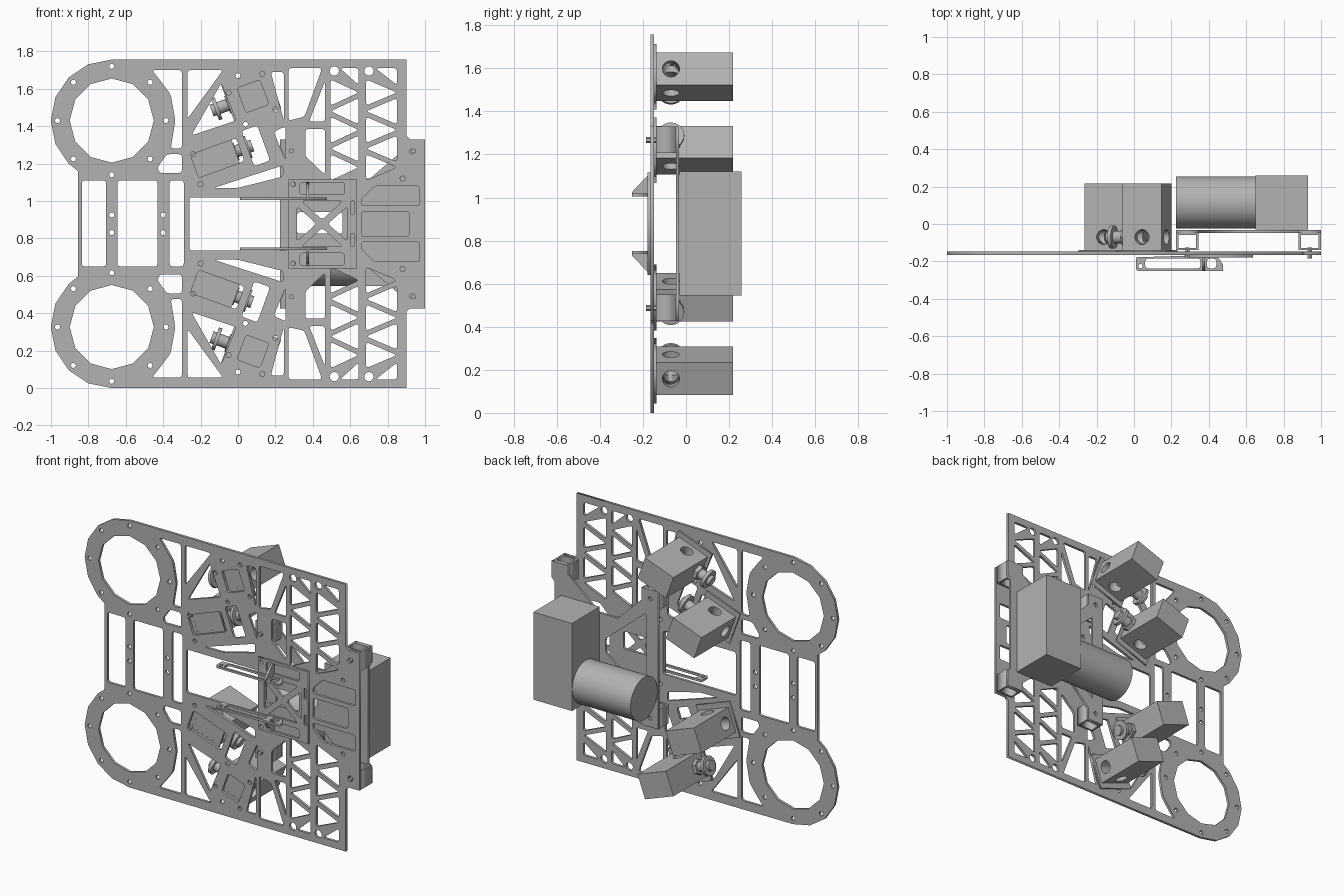
import bpy
import math
from math import cos, sin, pi, radians
from mathutils import Matrix, Vector

if "Cube" in bpy.data.objects:
    bpy.data.objects.remove(bpy.data.objects["Cube"])

MID = 0.878
TILT = radians(20)
PLANES = {"front": (pi / 2, 0, 0), "top": (0, 0, 0), "side": (pi / 2, 0, pi / 2)}

grey = bpy.data.materials.new("machined grey")
grey.use_nodes = True
tone = (0.45, 0.45, 0.45, 1)
grey.diffuse_color = tone
grey.node_tree.nodes["Principled BSDF"].inputs["Base Color"].default_value = tone


def ngon(cx, cz, radius, sides=8, start=0.0):
    return [(cx + radius * cos(start + 2 * pi * i / sides),
             cz + radius * sin(start + 2 * pi * i / sides)) for i in range(sides)]


def rect(left, right, low, high):
    return [(left, low), (right, low), (right, high), (left, high)]


def tilted(cx, cz, width, height):
    turn = Matrix.Rotation(TILT, 2)
    corners = rect(-width / 2, width / 2, -height / 2, height / 2)
    return [tuple(turn @ Vector(c) + Vector((cx, cz))) for c in corners]


def flip(loop):
    return [(x, 2 * MID - z) for x, z in reversed(loop)]


def both(loops):
    return loops + [flip(loop) for loop in loops]


def fillet(loop, radius=0.015):
    # Round every corner with three points
    result = []
    for i, point in enumerate(loop):
        p = Vector(point)
        a, b = Vector(loop[i - 1]) - p, Vector(loop[(i + 1) % len(loop)]) - p
        reach = min(radius, a.length / 3, b.length / 3)
        start, end = p + a.normalized() * reach, p + b.normalized() * reach
        result += [start, (start + end + 2 * p) / 4, end]
    return [tuple(v) for v in result]


def to_mesh(obj, name):
    # Replace an object by its evaluated mesh
    graph = bpy.context.evaluated_depsgraph_get()
    mesh = bpy.data.meshes.new_from_object(obj.evaluated_get(graph))
    matrix = obj.matrix_world.copy()
    bpy.data.objects.remove(obj)
    new = bpy.data.objects.new(name, mesh)
    new.matrix_world = matrix
    bpy.context.collection.objects.link(new)
    mesh.materials.clear()
    mesh.materials.append(grey)
    return new


def sheet(name, loops, near, far, plane="front"):
    # Flat part with holes, spanning near to far across its plane
    curve = bpy.data.curves.new(name, "CURVE")
    curve.dimensions, curve.fill_mode = "2D", "BOTH"
    curve.extrude = (far - near) / 2
    for loop in loops:
        spline = curve.splines.new("POLY")
        spline.points.add(len(loop) - 1)
        for point, (u, v) in zip(spline.points, loop):
            point.co = (u, v, 0, 1)
        spline.use_cyclic_u = True
    obj = bpy.data.objects.new(name + " outline", curve)
    bpy.context.collection.objects.link(obj)
    obj.rotation_euler = PLANES[plane]
    obj.location["xzy".index({"side": "x", "top": "z", "front": "y"}[plane])
                 if plane == "side" else {"top": 2, "front": 1}[plane]] = (near + far) / 2
    bpy.context.view_layer.update()
    return to_mesh(obj, name)


def block(name, centre, size, angle=0.0):
    bpy.ops.mesh.primitive_cube_add(size=1, location=centre, rotation=(0, -angle, 0))
    obj = bpy.context.object
    obj.name, obj.scale = name, size
    bpy.ops.object.transform_apply(location=False, rotation=False, scale=True)
    obj.data.materials.append(grey)
    return obj


def rod(name, start, end, radius, sides=32):
    start, end = Vector(start), Vector(end)
    axis = end - start
    bpy.ops.mesh.primitive_cylinder_add(vertices=sides, radius=radius, depth=axis.length,
                                        location=(start + end) / 2,
                                        rotation=axis.to_track_quat("Z", "Y").to_euler())
    obj = bpy.context.object
    obj.name = name
    obj.data.materials.append(grey)
    bpy.ops.object.shade_smooth_by_angle(angle=radians(35))
    return obj


# Main plate outline with two round lobes
LOBE_X, LOBE_Z = -0.675, 1.43
half = [(1, 1.33), (0.92, 1.33), (0.9, 1.35), (0.9, 1.757)]
half += ngon(LOBE_X, LOBE_Z, 0.326, 16, pi / 2)[:7] + [(-0.855, 1.16)]
outline = half + flip(half)

# Openings beside the lobes and around the gear housings
openings = [
    [(-0.46, 1.7), (-0.3, 1.7), (-0.3, 1.28), (-0.36, 1.28), (-0.335, 1.43), (-0.36, 1.57), (-0.42, 1.65)],
    [(-0.38, 1.25), (-0.3, 1.25), (-0.3, 1.15), (-0.42, 1.15), (-0.43, 1.18)],
    [(-0.27, 1.7), (-0.08, 1.7), (-0.27, 1.44)],
    [(-0.09, 1.63), (-0.01, 1.43), (-0.25, 1.35)],
    [(0.175, 1.69), (0.245, 1.69), (0.245, 1.43)],
    [(0.19, 1.37), (0.255, 1.4), (0.255, 1.22)],
    [(0.24, 1.19), (0.24, 1.13), (0, 1.07), (-0.13, 1.07)],
    [(0.27, 1.71), (0.45, 1.71), (0.355, 1.45), (0.27, 1.43)],
    [(0.465, 1.64), (0.465, 1.425), (0.38, 1.425)],
    [(0.36, 1.385), (0.465, 1.385), (0.465, 1.14), (0.36, 1.24)],
    [(0.66, 1.01), (0.73, 1.08), (0.97, 1.08), (0.97, 0.975), (0.66, 0.975)],
    tilted(0.08, 1.56, 0.13, 0.14),
    tilted(-0.11, 1.23, 0.26, 0.13),
    tilted(0.095, 1.295, 0.09, 0.2),
]
# Triangular truss in two columns
for left, right in ((0.495, 0.645), (0.685, 0.85)):
    openings.append([(left + 0.05, 1.71), (right, 1.71), (right, 1.62)])
    for i in range(5):
        z = 1.58 - 0.1 * i
        base, tip = (left, right) if i % 2 == 0 else (right, left)
        openings.append([(base, z + 0.07), (base, z - 0.07), (tip, z)])
# Middle windows, crossing the mirror line
middle = [rect(l, r, 0.65, 1.11) for l, r in ((-0.835, -0.705), (-0.645, -0.43), (-0.365, -0.29))]
middle += [rect(-0.26, 0.27, 0.735, 1.02), rect(0.315, 0.56, 0.825, 0.94), rect(0.66, 0.915, 0.81, 0.945)]
# Lobe openings and screw holes
round_holes = [ngon(LOBE_X, LOBE_Z, 0.225, 12)]
round_holes += [ngon(x, z, 0.014) for x, z in ngon(LOBE_X, LOBE_Z, 0.29)]
spots = [(-0.675, 0.925), (-0.4, 0.925), (0.93, 1.265), (0.29, 1.09), (-0.2, 1.09), (-0.24, 1.25),
         (-0.05, 1.58), (0.0, 1.67), (0.13, 1.68), (0.2, 1.49), (0.04, 1.41), (0.88, 1.12)]
round_holes += [ngon(x, z, 0.014) for x, z in spots]
round_holes += [ngon(x, z, 0.025, 12) for x, z in ((0.515, 1.695), (0.7, 1.695))]
sheet("main_plate", [outline] + [fillet(o) for o in both(openings) + middle] + both(round_holes),
      -0.165, -0.148)

# Front panel with crossed braces
braces = [[(0.34, 1.0), (0.56, 1.0), (0.45, 0.9)], [(0.315, 0.97), (0.42, 0.878), (0.315, 0.786)],
          [(0.585, 0.97), (0.48, 0.878), (0.585, 0.786)]]
panel = [rect(0.27, 0.635, 0.64, 1.116), braces[1], braces[2]]
panel += both([braces[0], rect(0.33, 0.57, 1.035, 1.1), rect(0.605, 0.622, 0.93, 1.0)])
panel += both([ngon(0.295, 1.09, 0.013)])
sheet("front_panel", [panel[0]] + [fillet(p) for p in panel[1:]], -0.178, -0.165)

# Rear bracket joining the spacers to the gearbox
rear = [(0.98, 1.2), (1, 1.22), (1, 1.33), (0.88, 1.33), (0.88, 1.27), (0.66, 1.08),
        (0.52, 1.08), (0.345, 1.25), (0.345, 1.33), (0.225, 1.33)]
cut = [(0.31, 1.17), (0.61, 0.92), (0.61, 0.836), (0.31, 0.586)]
sheet("rear_bracket", [rear + flip(rear), fillet(cut)] + both([ngon(0.285, 1.27, 0.015)]),
      -0.047, -0.032)

# Gearbox and drive motor
block("gearbox", (0.79, 0.114, 0.833), (0.28, 0.288, 0.576))
rod("drive_motor", (0.225, 0.115, 0.685), (0.66, 0.115, 0.685), 0.14, 48)


def housing(name, x, z, side, end):
    # Tilted gear housing with crossing bores, foot plate and output shaft
    angle = TILT * side
    along = Vector((cos(angle), 0, sin(angle)))
    across = Vector((-sin(angle), 0, cos(angle)))
    centre = Vector((x, 0.035, z))
    hub = Vector((x, -0.07, z))
    body = block(name + " blank", centre, (0.22, 0.365, 0.16), angle)
    cutters = [rod("bore cutter", hub - d * 0.3, hub + d * 0.3, 0.04) for d in (along, across)]
    for cutter in cutters:
        cutter.hide_render = True
        mod = body.modifiers.new("bore", "BOOLEAN")
        mod.object, mod.solver = cutter, "EXACT"
    bpy.context.view_layer.update()
    to_mesh(body, name)
    for cutter in cutters:
        bpy.data.objects.remove(cutter)
    foot = [tilted(x, z, 0.26, 0.23), tilted(x, z, 0.16, 0.1)]
    if side < 0:
        foot = [[(u, 2 * z - v) for u, v in loop] for loop in foot]
    sheet(name + "_foot", foot, -0.148, -0.138)
    out = along * end
    for part, near, far, radius, sides in (("nut", 0.11, 0.135, 0.05, 6), ("shaft", 0.1, 0.225, 0.033, 24),
                                           ("flange", 0.185, 0.205, 0.062, 24)):
        rod(name + "_" + part, hub + out * near, hub + out * far, radius, sides)


for side, level in ((1, "upper"), (-1, "lower")):
    housing(level + "_outer_housing", 0.07, MID + side * 0.682, side, -1)
    housing(level + "_inner_housing", -0.135, MID + side * 0.342, side, 1)

    # Hollow square spacers between plate and bracket
    for left, right, label in ((0.225, 0.345, "inner"), (0.88, 1.0, "outer")):
        z = MID + side * 0.39
        sheet(level + "_" + label + "_spacer",
              [rect(left, right, -0.14, -0.047), rect(left + 0.013, right - 0.013, -0.127, -0.06)],
              z - 0.062, z + 0.062, "top")
        rod("spacer_bolt", (left + 0.06, -0.185, z), (left + 0.06, -0.125, z), 0.014, 6)

    # Slotted guide arm with a triangular rib
    z = MID + side * 0.133
    arm = [(0.01, -0.178), (0.01, -0.24), (0.02, -0.25), (0.475, -0.25), (0.475, -0.215), (0.44, -0.165)]
    slots = [rect(0.06, 0.355, -0.237, -0.185), rect(0.39, 0.44, -0.237, -0.185)]
    sheet(level + "_guide_arm", [arm] + [fillet(s) for s in slots] + [ngon(0.035, -0.225, 0.012)],
          z - 0.007, z + 0.007, "top")
    rib = [(-0.165, z), (-0.25, z), (-0.25, z + side * 0.015), (-0.165, z + side * 0.105)]
    sheet(level + "_arm_rib", [rib], 0.365, 0.38, "side")
